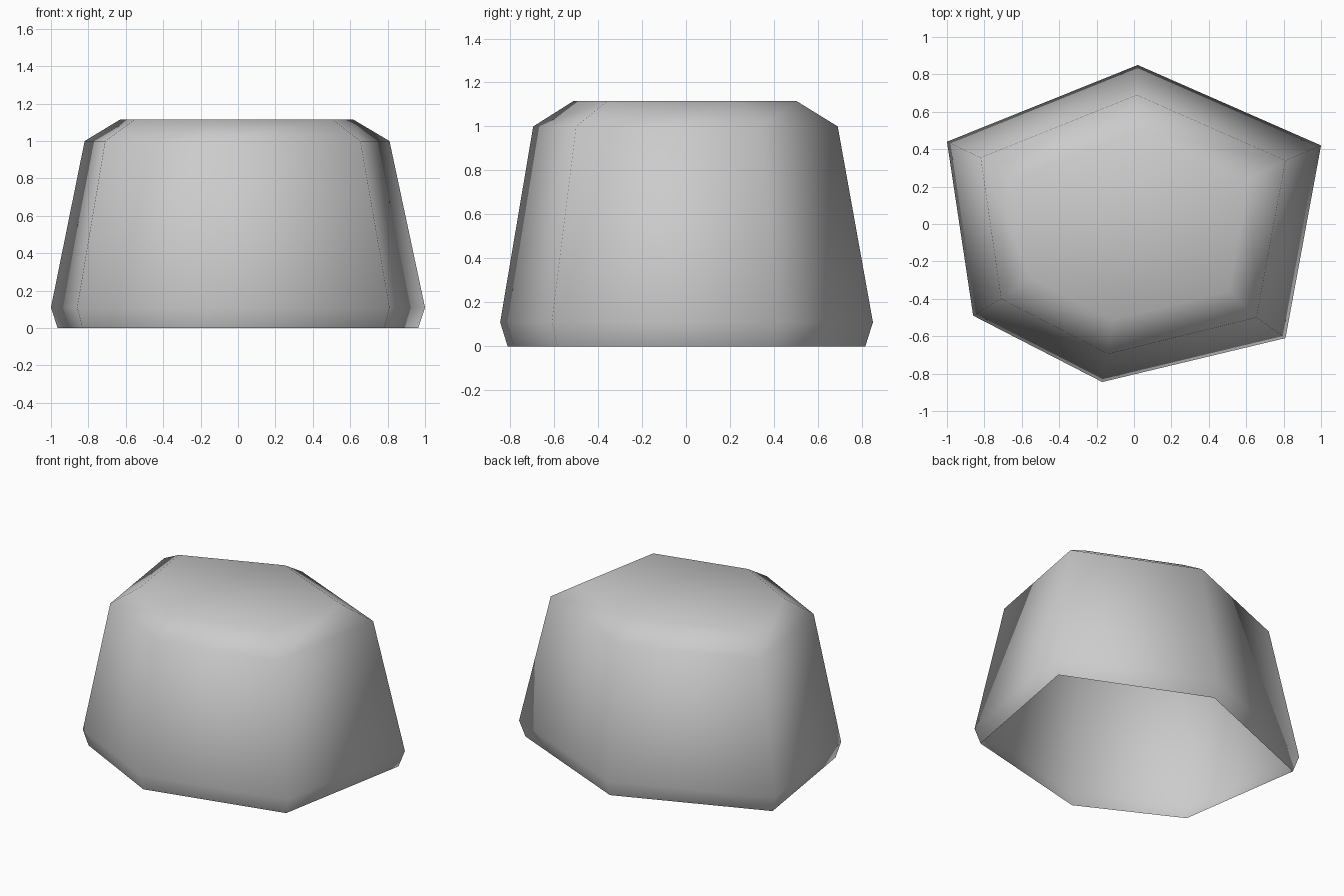
import bpy
import bmesh
from mathutils import Vector

cube = bpy.data.objects.get("Cube")
if cube:
    bpy.data.objects.remove(cube, do_unlink=True)

# Stone colour
stone = bpy.data.materials.new("stone grey")
stone.use_nodes = True
grey = (0.6, 0.6, 0.6, 1)
stone.diffuse_color = grey
stone.node_tree.nodes["Principled BSDF"].inputs["Base Color"].default_value = grey


def inset(outline, distance):
    """Move every edge of a counter-clockwise outline inwards."""
    result = []
    for i, p in enumerate(outline):
        before = (p - outline[i - 1]).normalized()
        after = (outline[(i + 1) % len(outline)] - p).normalized()
        n1 = Vector((-before.y, before.x))
        n2 = Vector((-after.y, after.x))
        result.append(p + (n1 + n2) * distance / (1 + n1.dot(n2)))
    return result


# Irregular six-sided outlines: widest ring and shoulder
widest = [Vector(p) for p in ((-1, .44), (-.86, -.49), (-.17, -.845),
                              (.81, -.61), (1, .42), (.02, .85))]
shoulder = [Vector(p) for p in ((-.82, .355), (-.71, -.4), (-.14, -.695),
                                (.655, -.5), (.81, .34), (.015, .69))]
levels = [(inset(widest, .032), 0), (widest, .11),
          (shoulder, 1.0), (inset(shoulder, .172), 1.115)]

# Hollow stone shell: stacked rings, capped top, open base
bm = bmesh.new()
rings = [[bm.verts.new((p.x, p.y, z)) for p in outline] for outline, z in levels]
for low, high in zip(rings, rings[1:]):
    for i in range(6):
        j = (i + 1) % 6
        bm.faces.new((low[i], low[j], high[j], high[i]))
bm.faces.new(rings[-1])
for face in bm.faces:
    face.smooth = True

mesh = bpy.data.meshes.new("stone_block")
bm.to_mesh(mesh)
bm.free()
mesh.materials.append(stone)
block = bpy.data.objects.new("stone_block", mesh)
bpy.context.collection.objects.link(block)
